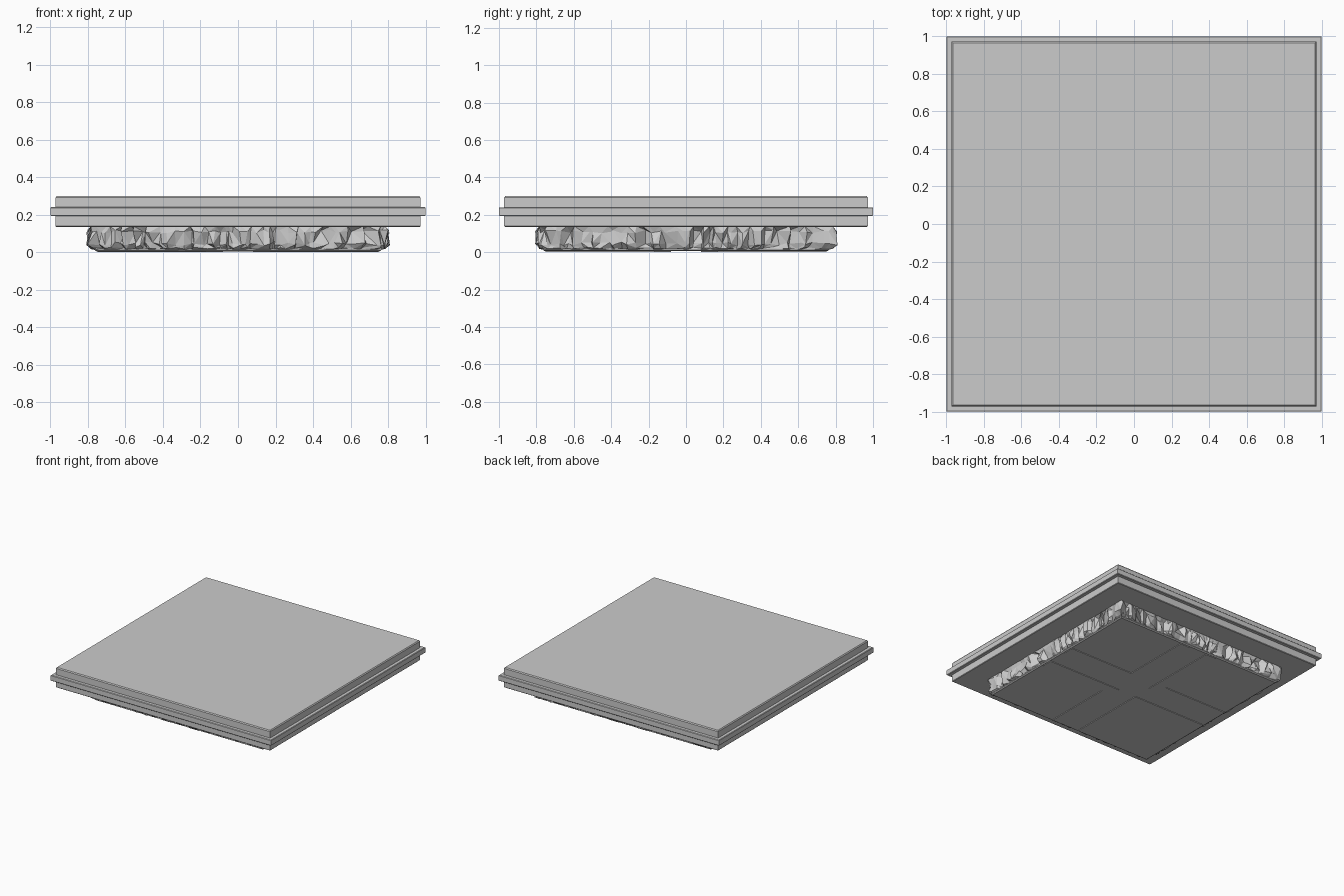
import bpy, bmesh, random

if "Cube" in bpy.data.objects:
    bpy.data.objects.remove(bpy.data.objects["Cube"])

random.seed(7)


def finish(name, bm):
    bmesh.ops.recalc_face_normals(bm, faces=bm.faces)
    me = bpy.data.meshes.new(name)
    bm.to_mesh(me)
    bm.free()
    ob = bpy.data.objects.new(name, me)
    bpy.context.collection.objects.link(ob)
    return ob


def square_loft(name, profile):
    """Stack of square rings given as (half width, z), capped at both ends."""
    bm = bmesh.new()
    rings = [[bm.verts.new((sx * h, sy * h, z))
              for sx, sy in ((-1, -1), (1, -1), (1, 1), (-1, 1))] for h, z in profile]
    for a, b in zip(rings, rings[1:]):
        for i in range(4):
            j = (i + 1) % 4
            bm.faces.new((a[i], a[j], b[j], b[i]))
    bm.faces.new(rings[0])
    bm.faces.new(rings[-1])
    return finish(name, bm)


# Floor slab with the projecting band around its edge
square_loft("floor_slab", [
    (0.968, 0.135), (0.972, 0.139), (0.972, 0.193), (0.996, 0.193), (1.0, 0.197),
    (1.0, 0.236), (0.996, 0.24), (0.972, 0.24), (0.972, 0.292), (0.966, 0.30)])

# Rough rock foundation: irregular columns chipped along the perimeter
def perimeter(step=0.034):
    """Points on the unit square outline with irregular spacing."""
    pts = []
    for dx, dy in ((1, 0), (0, 1), (-1, 0), (0, -1)):
        t = -1.0
        while t < 1 - step * 0.6:
            # start each side exactly at its corner
            pts.append((t * dx + dy, t * dy - dx))
            t += step * random.uniform(0.6, 1.8)
    return pts


bm = bmesh.new()
outline = perimeter()
rows = [(0.785, 0.138, 0.0), (0.79, 0.11, 0.018), (0.79, 0.045, 0.02),
        (0.78, 0.022, 0.01), (0.76, 0.012, 0.0)]
rings = [[] for r in rows]
for i, (x, y) in enumerate(outline):
    crack = 0.022 if random.random() < 0.3 else 0.0
    slip = random.uniform(-0.01, 0.01)
    for ring, (h, z, amp) in zip(rings, rows):
        r = h + random.uniform(-amp, amp) - (crack if amp else 0)
        # slide the points along their side so the columns lean
        s = (slip + random.uniform(-0.006, 0.006)) if amp else 0
        vx, vy = x * r, y * r
        if abs(abs(x) - abs(y)) > 0.06:
            if abs(x) < abs(y):
                vx += s
            else:
                vy += s
        ring.append(bm.verts.new((vx, vy, z + random.uniform(-1, 1) * amp * 0.5)))
n = len(outline)
for a, b in zip(rings, rings[1:]):
    for i in range(n):
        j = (i + 1) % n
        if random.random() < 0.5:
            bm.faces.new((a[i], a[j], b[j]))
            bm.faces.new((a[i], b[j], b[i]))
        else:
            bm.faces.new((a[i], a[j], b[i]))
            bm.faces.new((a[j], b[j], b[i]))
bm.faces.new(rings[0])
bm.faces.new(rings[-1])
finish("rock_foundation", bm)

# Base plate under the rock
square_loft("base_plate", [(0.755, 0.005), (0.765, 0.012), (0.765, 0.02)])

# Raised L-shaped strips framing the four panels of the underside
bm = bmesh.new()
L = [(0.08, 0.08), (0.75, 0.08), (0.75, 0.17), (0.17, 0.17), (0.17, 0.75), (0.08, 0.75)]
for sx in (-1, 1):
    for sy in (-1, 1):
        low = [bm.verts.new((sx * x, sy * y, 0)) for x, y in L]
        top = [bm.verts.new((sx * x, sy * y, 0.01)) for x, y in L]
        bm.faces.new(low)
        bm.faces.new(top)
        for i in range(6):
            j = (i + 1) % 6
            bm.faces.new((low[i], low[j], top[j], top[i]))
finish("underside_strips", bm)
